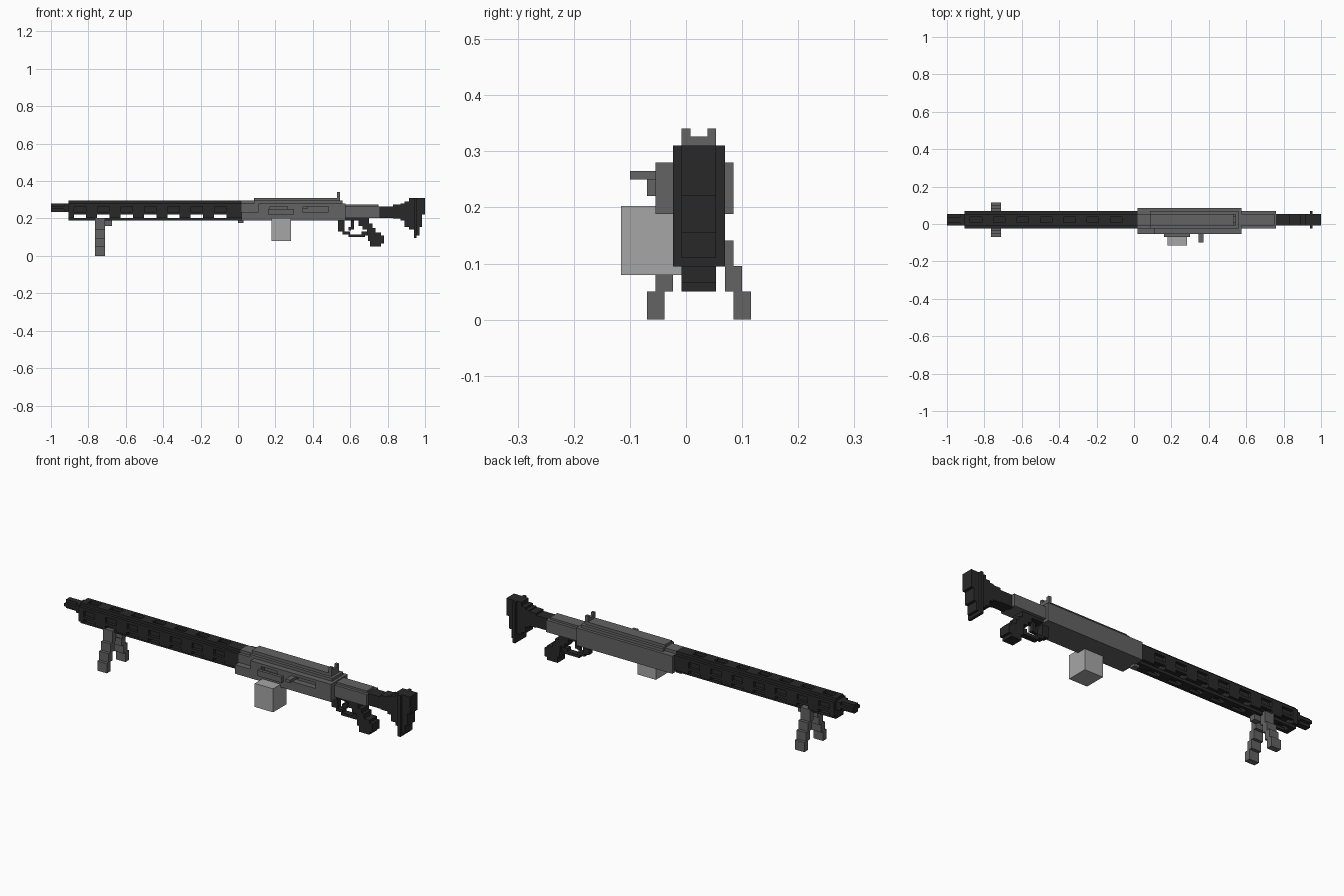
import bpy, bmesh
from mathutils import Matrix, Vector

if "Cube" in bpy.data.objects:
    bpy.data.objects.remove(bpy.data.objects["Cube"])

CY = 0.023            # centre line of the gun
V = 0.0154            # block size
W2, W3, W4 = V, 2 * V, 3 * V   # half widths


def material(name, v):
    m = bpy.data.materials.new(name)
    m.diffuse_color = (v, v, v, 1)
    m.use_nodes = True
    m.node_tree.nodes["Principled BSDF"].inputs["Base Color"].default_value = m.diffuse_color
    return m


BLACK = material("black", 0.022)
GREY = material("grey metal", 0.125)
LIGHT = material("light grey", 0.38)


def part(name, mat, boxes):
    """One object made of blocks given as (x0, x1, y0, y1, z0, z1)."""
    bm = bmesh.new()
    for x0, x1, y0, y1, z0, z1 in boxes:
        a, b = Vector((x0, y0, z0)), Vector((x1, y1, z1))
        bmesh.ops.create_cube(bm, size=1, matrix=Matrix.Translation((a + b) / 2)
                              @ Matrix.Diagonal((*(b - a), 1)))
    me = bpy.data.meshes.new(name)
    bm.to_mesh(me)
    bm.free()
    me.materials.append(mat)
    ob = bpy.data.objects.new(name, me)
    bpy.context.collection.objects.link(ob)
    return ob


def mid(x0, x1, h, z0, z1):
    """Block centred on the gun's centre line."""
    return (x0, x1, CY - h, CY + h, z0, z1)


def mirrored(x0, x1, y0, y1, z0, z1):
    """Pair of blocks, y measured outward from the centre line."""
    return [(x0, x1, CY + y0, CY + y1, z0, z1), (x0, x1, CY - y1, CY - y0, z0, z1)]


# muzzle and barrel
part("muzzle", BLACK, [mid(-1, -0.9, W3, 0.25, 0.265), mid(-1, -0.9, W2, 0.235, 0.28),
                       mid(-0.93, -0.9, W3, 0.235, 0.28)])
part("barrel", BLACK, [mid(-0.9, 0.03, W3, 0.235, 0.28)])

# slotted barrel shroud: rails plus the posts left between the slots
S0, S1 = -0.905, 0.02
centres = [-0.47 + 0.125 * k for k in range(-3, 4)]


def posts(half):
    edges = [S0] + [e for c in centres for e in (c - half, c + half)] + [S1]
    return list(zip(edges[::2], edges[1::2]))


shroud = []
shroud += mirrored(S0, S1, W2, W3, 0.28, 0.295)             # top rails
shroud += mirrored(S0, S1, W3, W4, 0.265, 0.28)             # upper side rails
shroud += mirrored(S0, S1, W3, W4, 0.22, 0.235)             # middle side rails
shroud += mirrored(S0, S1, W2, W3, 0.188, 0.203)            # bottom rails
for a, b in posts(0.031):
    shroud += mirrored(a, b, W3, W4, 0.235, 0.265)
    shroud.append(mid(a, b, W2, 0.28, 0.295))
for a, b in posts(0.033):
    shroud.append(mid(a, b, W4, 0.203, 0.235))
    shroud.append(mid(a, b, W2, 0.188, 0.203))
part("barrel_shroud", BLACK, shroud)

# bipod: head and two legs stepping outward
part("bipod_head", GREY, [mid(-0.765, -0.71, W4, 0.172, 0.203), mid(-0.71, -0.675, W2, 0.16, 0.188)])
legs = []
for i, z in enumerate((0.14, 0.095, 0.05, 0)):
    legs += mirrored(-0.765, -0.71, V * (i + 1), V * (i + 3), z, z + 0.046 + 0.004 * (i == 3))
part("bipod_legs", GREY, legs)

# receiver with recessed side panels
rec = [mid(0.02, 0.575, W4, 0.188, 0.28), mid(0.0, 0.03, W2, 0.175, 0.19),
       mid(0.02, 0.11, W3, 0.28, 0.295)]
R0, R1 = 0.11, 0.575
yf0, yf1 = CY - 5 * V, CY - W4
rec += [(0.02, R1, yf0, yf1, 0.188, 0.235), (R0, R1, yf0, yf1, 0.265, 0.28)]
for a, b in ((0.11, 0.17), (0.265, 0.345), (0.485, 0.575)):
    rec.append((a, b, yf0, yf1, 0.235, 0.265))
rec.append((0.02, R1, CY + W4, CY + 4 * V, 0.188, 0.28))
part("receiver", GREY, rec)
part("top_cover", GREY, [mid(0.085, 0.56, W4, 0.28, 0.295), mid(0.085, 0.545, W3, 0.295, 0.31)])
part("rear_sight", GREY, [mid(0.53, 0.545, W3, 0.31, 0.326)]
     + mirrored(0.53, 0.545, W2, W3, 0.326, 0.341))
part("feed_tray", GREY, [(0.16, 0.3, CY - 6 * V, yf0, 0.22, 0.25)])
part("charging_handle", GREY, [(0.345, 0.372, -0.1, CY - W4, 0.25, 0.265)])
part("ammo_box", LIGHT, [(0.178, 0.284, -0.116, -0.005, 0.08, 0.203)])
part("rear_housing", GREY, [mid(0.575, 0.76, W4, 0.203, 0.265), mid(0.575, 0.75, W3, 0.265, 0.275)])

# trigger group
part("trigger_guard", BLACK, [
    mid(0.535, 0.69, W3, 0.188, 0.205), mid(0.535, 0.57, W2, 0.16, 0.19),
    mid(0.535, 0.57, W2, 0.13, 0.16), mid(0.56, 0.6, W2, 0.115, 0.13),
    mid(0.59, 0.68, W2, 0.1, 0.115), mid(0.66, 0.69, W2, 0.11, 0.13)])
part("trigger", BLACK, [mid(0.605, 0.62, V / 2, 0.14, 0.19), mid(0.59, 0.605, V / 2, 0.135, 0.155)])
part("pistol_grip", BLACK, [
    mid(0.645, 0.7, W3, 0.16, 0.203), mid(0.665, 0.72, W3, 0.14, 0.172),
    mid(0.69, 0.735, W3, 0.11, 0.15), mid(0.695, 0.765, W3, 0.08, 0.125),
    mid(0.71, 0.78, W3, 0.065, 0.11), mid(0.705, 0.765, W3, 0.05, 0.08)])

# stock, with a curved butt built from steps
part("stock_neck", BLACK, [mid(0.75, 0.84, W3, 0.203, 0.265), mid(0.83, 0.9, W3, 0.2, 0.275)])
part("stock_butt", BLACK, [
    mid(0.87, 0.9, W3, 0.188, 0.28), mid(0.89, 0.92, W3, 0.155, 0.29),
    mid(0.915, 0.94, W3, 0.14, 0.31), mid(0.955, 0.97, W3, 0.11, 0.31),
    mid(0.97, 0.985, W3, 0.155, 0.31), mid(0.985, 1.0, W3, 0.22, 0.31)])
part("butt_plate", BLACK, [mid(0.94, 0.955, W4, 0.095, 0.31)])
